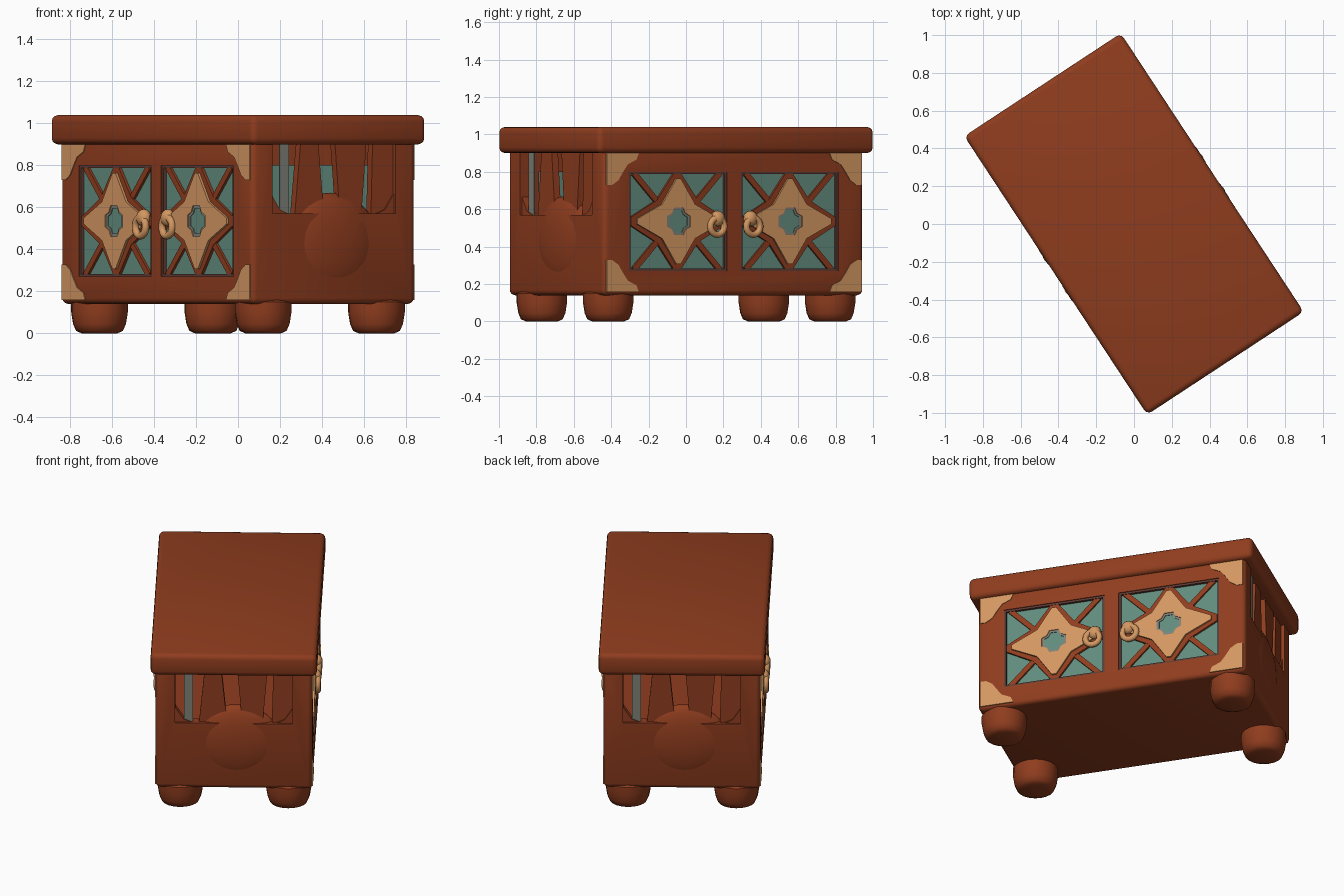
import bpy, bmesh, math
from mathutils import Matrix, Vector

if "Cube" in bpy.data.objects:
    bpy.data.objects.remove(bpy.data.objects["Cube"])

ANGLE = -math.radians(56.7)      # whole chest is turned about z
parts = []


def material(name, col):
    m = bpy.data.materials.new(name)
    m.diffuse_color = (*col, 1)
    m.use_nodes = True
    m.node_tree.nodes["Principled BSDF"].inputs["Base Color"].default_value = m.diffuse_color
    return m


WOOD = material("red brown wood", (0.275, 0.046, 0.013))
GOLD = material("tan brass", (0.65, 0.31, 0.12))
GLASS = material("teal glass", (0.12, 0.262, 0.208))
GREY = material("warm grey", (0.22, 0.22, 0.19))
RIM = material("dull mauve brown", (0.12, 0.045, 0.035))


def finish(name, bm, mat, bevel=0.0, smooth=35):
    bmesh.ops.recalc_face_normals(bm, faces=bm.faces[:])
    if bevel:
        bmesh.ops.bevel(bm, geom=bm.edges[:], offset=bevel, segments=3,
                        profile=0.5, affect='EDGES')
    me = bpy.data.meshes.new(name)
    bm.to_mesh(me)
    bm.free()
    me.materials.append(mat)
    me.shade_smooth()
    me.set_sharp_from_angle(angle=math.radians(smooth))
    ob = bpy.data.objects.new(name, me)
    bpy.context.collection.objects.link(ob)
    parts.append(ob)
    return ob


def box(bm, x0, x1, y0, y1, z0, z1):
    m = Matrix.Translation(((x0 + x1) / 2, (y0 + y1) / 2, (z0 + z1) / 2)) @ \
        Matrix.Diagonal((x1 - x0, y1 - y0, z1 - z0, 1))
    bmesh.ops.create_cube(bm, size=1, matrix=m)


def prism(bm, pts, y0, y1, hole=None):
    """Extrude a (u, z) outline on both door faces, optionally with a hole."""
    for s in (1, -1):
        def row(ps, y):
            return [bm.verts.new((s * u, s * y, z)) for u, z in ps]
        a, b = row(pts, y0), row(pts, y1)
        loops = [(a, b)]
        if hole:
            c, d = row(hole, y0), row(hole, y1)
            loops += [(b, d), (d, c), (c, a)]
        else:
            bm.faces.new(a)
            bm.faces.new(b)
        for p, q in loops:
            for i in range(len(p)):
                j = (i + 1) % len(p)
                bm.faces.new((p[i], p[j], q[j], q[i]))


def star(cu, cz, a, b, k, w):
    """Four blunt points of half width w, inner corners at k."""
    out = []
    for sx, sz in ((1, 1), (-1, 1), (-1, -1), (1, -1)):
        q = [(a, w), (k * a, k * b), (w, b)]
        if sx * sz < 0:
            q.reverse()
        out += [(cu + sx * u, cz + sz * z) for u, z in q]
    return out


def bar(bm, p, q, w, y0, y1):
    p, q = Vector(p), Vector(q)
    d = (q - p).normalized() * w / 2
    n = Vector((-d.y, d.x))
    prism(bm, [tuple(v) for v in (p + n, q + n, q - n, p - n)], y0, y1)


def rect(cu, cz, a, b):
    return [(cu - a, cz - b), (cu + a, cz - b), (cu + a, cz + b), (cu - a, cz + b)]


# Hollow body with door openings and open ends
bm = bmesh.new()
box(bm, -0.832, 0.832, -0.467, 0.467, 0.14, 0.93)
body = finish("chest_body", bm, WOOD, 0.028)
DU, DZ, DA, DB = 0.357, 0.535, 0.313, 0.265     # door centre and half size
cuts = [[(-0.77, 0.77, -0.41, 0.41, 0.2, 0.91)],
        [(s * DU - DA, s * DU + DA, -0.6, 0.6, DZ - DB, DZ + DB) for s in (1, -1)],
        [(-1, 1, -0.35, 0.35, 0.57, 0.9)]]
for c in cuts:
    bm = bmesh.new()
    for b in c:
        box(bm, *b)
    cutter = finish("opening_cutter", bm, WOOD)
    parts.remove(cutter)
    cutter.hide_render = True
    mod = body.modifiers.new("opening", 'BOOLEAN')
    mod.operation, mod.object, mod.solver = 'DIFFERENCE', cutter, 'EXACT'
    bpy.context.view_layer.objects.active = body
    bpy.ops.object.modifier_apply(modifier=mod.name)
    bpy.data.objects.remove(cutter)
body.data.set_sharp_from_angle(angle=math.radians(35))

# Lid
bm = bmesh.new()
box(bm, -0.882, 0.882, -0.496, 0.496, 0.9, 1.04)
finish("lid", bm, WOOD, 0.03)

# Bun feet turned from one profile
bm = bmesh.new()
prof = [(0.085, 0.0), (0.112, 0.012), (0.126, 0.045), (0.135, 0.1),
        (0.135, 0.15), (0.1, 0.17)]
n = 20
for sx in (1, -1):
    for sy in (1, -1):
        rings = [[bm.verts.new((sx * 0.71 + r * math.cos(k * math.tau / n),
                                sy * 0.323 + r * math.sin(k * math.tau / n), z))
                  for k in range(n)] for r, z in prof]
        for a, b in zip(rings, rings[1:]):
            for k in range(n):
                j = (k + 1) % n
                bm.faces.new((a[k], a[j], b[j], b[k]))
        bm.faces.new(rings[0])
        bm.faces.new(rings[-1])
finish("feet", bm, WOOD, smooth=50)

# Doors: glass, recess rim, lattice and brass stars with grey-edged centres
glass, rim, lattice, stars, edging, handles = (bmesh.new() for _ in range(6))
for s in (1, -1):
    cu = s * DU
    hole = star(cu, DZ, 0.076, 0.074, 0.58, 0.028)
    inner = star(cu, DZ, 0.06, 0.06, 0.58, 0.022)
    prism(glass, rect(cu, DZ, DA + 0.002, DB + 0.002), -0.446, -0.425)
    prism(glass, inner, -0.464, -0.437)
    prism(rim, rect(cu, DZ, DA + 0.003, DB + 0.003), -0.462, -0.43,
          rect(cu, DZ, DA - 0.013, DB - 0.013))
    prism(lattice, star(cu, DZ, 0.298, 0.258, 0.44, 0.022), -0.461, -0.43, hole)
    prism(stars, star(cu, DZ, 0.264, 0.228, 0.4, 0.014), -0.473, -0.45, hole)
    prism(edging, hole, -0.468, -0.45, inner)
    for i in (1, -1):
        for j in (1, -1):
            bar(lattice, (cu + i * 0.10, DZ + j * 0.08),
                (cu + i * 0.275, DZ + j * 0.258), 0.032, -0.459, -0.43)
finish("door_glass", glass, GLASS)
finish("door_recess_rim", rim, RIM)
finish("door_lattice", lattice, WOOD)
finish("door_stars", stars, GOLD)
finish("star_centre_edging", edging, GREY)

# Ring handles with small bosses
for f in (1, -1):
    for s in (1, -1):
        c = Vector((s * 0.115, f * -0.48, 0.508))
        n, m, R, r = 20, 8, 0.044, 0.018
        grid = [[handles.verts.new(c + Vector((
            (R + r * math.cos(math.tau * j / m)) * math.cos(math.tau * i / n),
            r * math.sin(math.tau * j / m),
            (R + r * math.cos(math.tau * j / m)) * math.sin(math.tau * i / n))))
            for j in range(m)] for i in range(n)]
        for i in range(n):
            for j in range(m):
                i2, j2 = (i + 1) % n, (j + 1) % m
                handles.faces.new((grid[i][j], grid[i2][j], grid[i2][j2], grid[i][j2]))
        bmesh.ops.create_uvsphere(
            handles, u_segments=12, v_segments=8, radius=1,
            matrix=Matrix.Translation((s * 0.105, f * -0.468, 0.55)) @
            Matrix.Diagonal((0.042, 0.034, 0.042, 1)))
finish("ring_handles", handles, GOLD, smooth=60)

# Brass corner plates on the door faces
bm = bmesh.new()
shape = [(0, 0), (0.205, 0), (0.19, 0.035), (0.135, 0.06), (0.105, 0.1),
         (0.075, 0.145), (0.035, 0.17), (0, 0.17)]
for s in (1, -1):
    prism(bm, [(s * (0.816 - u), 0.9 - z) for u, z in shape], -0.471, -0.453)
    prism(bm, [(s * (0.816 - u), 0.158 + z) for u, z in shape], -0.471, -0.453)
finish("corner_plates", bm, GOLD)

# End openings: tapered slats, carved dome and side panes
slats, dome, pane = bmesh.new(), bmesh.new(), bmesh.new()
for s in (1, -1):
    for v, wb, wt in ((-0.125, 0.085, 0.05), (0.11, 0.06, 0.09), (0.295, 0.07, 0.06)):
        box(slats, s * 0.79 - 0.02, s * 0.79 + 0.02, s * v - 1e-3, s * v + 1e-3, 0.55, 0.91)
        slats.verts.ensure_lookup_table()
        for q in slats.verts[-8:]:
            w = wb if q.co.z < 0.7 else wt
            q.co.y = s * v + math.copysign(w, q.co.y - s * v)
    for sv in (1, -1):   # sloping shoulders between dome and posts
        tri = [(sv * 0.36, 0.55), (sv * 0.36, 0.68), (sv * 0.30, 0.59), (sv * 0.2, 0.55)]
        a = [slats.verts.new((s * 0.82, y, z)) for y, z in tri]
        b = [slats.verts.new((s * 0.775, y, z)) for y, z in tri]
        slats.faces.new(a)
        slats.faces.new(b)
        for i in range(4):
            j = (i + 1) % 4
            slats.faces.new((a[i], a[j], b[j], b[i]))
    bmesh.ops.create_uvsphere(
        dome, u_segments=28, v_segments=16, radius=1,
        matrix=Matrix.Translation((s * 0.78, s * 0.015, 0.43)) @
        Matrix.Diagonal((0.072, 0.27, 0.24, 1)))
    box(pane, s * 0.81 - 0.004, s * 0.81 + 0.004, s * -0.27 - 0.027, s * -0.27 + 0.027, 0.56, 0.9)
finish("end_slats", slats, WOOD)
finish("end_domes", dome, WOOD, smooth=60)
finish("end_panes", pane, GREY)

# Turn the whole chest
for ob in parts:
    ob.rotation_euler.z = ANGLE
